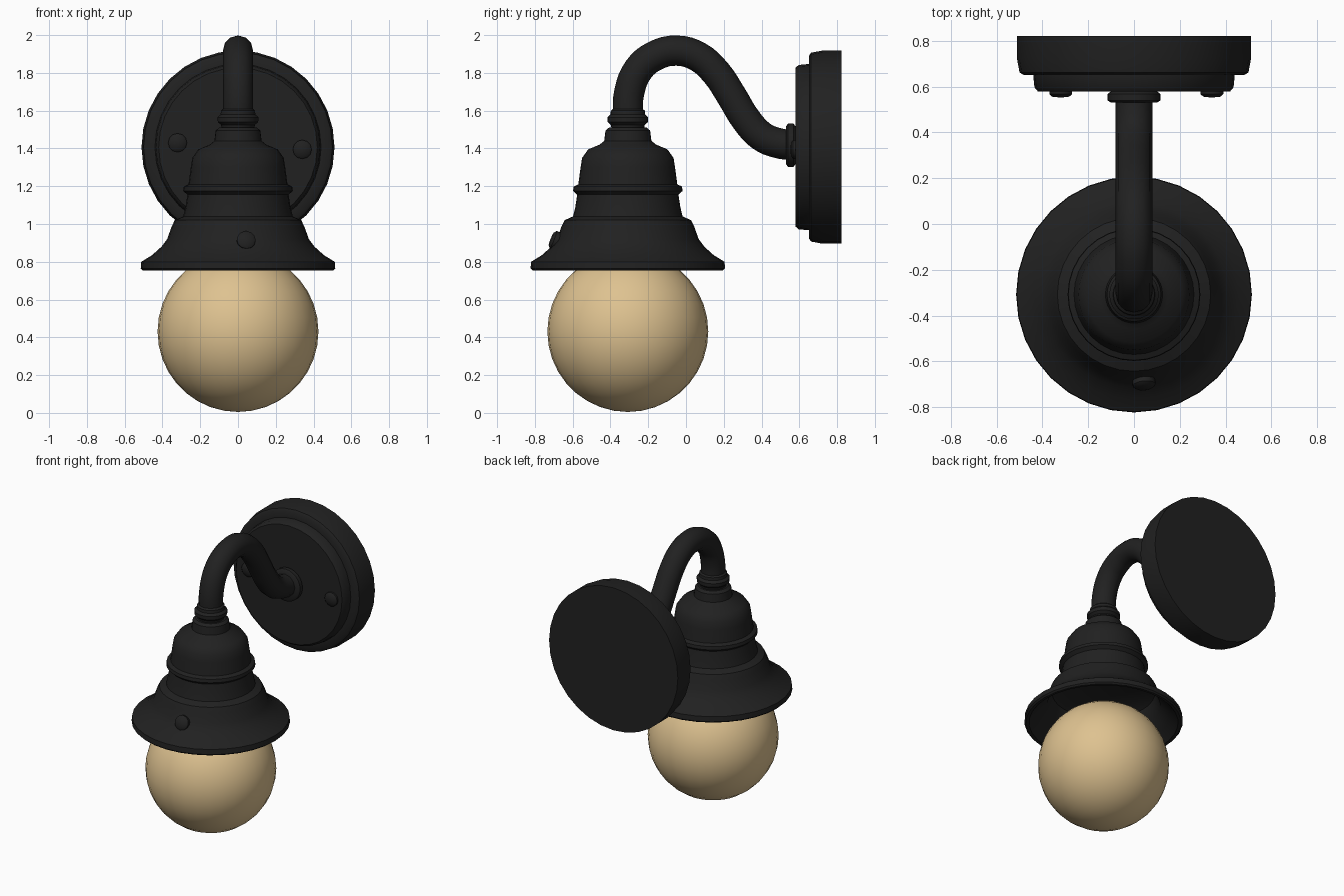
import bpy, bmesh, math
from mathutils import Vector

if "Cube" in bpy.data.objects:
    bpy.data.objects.remove(bpy.data.objects["Cube"])


def material(name, rgb):
    m = bpy.data.materials.new(name)
    m.diffuse_color = (*rgb, 1)
    m.use_nodes = True
    m.node_tree.nodes["Principled BSDF"].inputs["Base Color"].default_value = m.diffuse_color
    return m


BLACK = material("matte_black", (0.015, 0.015, 0.015))
GLASS = material("warm_glass", (0.73, 0.54, 0.28))


def finish(ob, mat, angle):
    ob.data.materials.clear()
    ob.data.materials.append(mat)
    bpy.ops.object.select_all(action='DESELECT')
    ob.select_set(True)
    bpy.context.view_layer.objects.active = ob
    bpy.ops.object.shade_smooth_by_angle(angle=math.radians(angle))


def lathe(name, profile, origin, axis=(0, 0, 1), mat=BLACK, segs=32, angle=35):
    """Revolve (radius, height) points around an axis through origin."""
    bm = bmesh.new()
    vs = [bm.verts.new((r, 0, h)) for r, h in profile]
    es = [bm.edges.new(p) for p in zip(vs, vs[1:])]
    bmesh.ops.spin(bm, geom=vs + es, cent=(0, 0, 0), axis=(0, 0, 1),
                   angle=math.tau, steps=segs)
    bmesh.ops.remove_doubles(bm, verts=bm.verts, dist=1e-4)
    bmesh.ops.recalc_face_normals(bm, faces=bm.faces)
    bm.transform(Vector(axis).to_track_quat('Z', 'Y').to_matrix().to_4x4())
    me = bpy.data.meshes.new(name)
    bm.to_mesh(me)
    bm.free()
    ob = bpy.data.objects.new(name, me)
    ob.location = origin
    bpy.context.collection.objects.link(ob)
    finish(ob, mat, angle)
    return ob


SHADE_Y = -0.308

# Bell shade: outer skin from crown to brim, then hollow underside
lathe("shade", [
    (0, 1.51), (0.10, 1.51), (0.118, 1.495), (0.125, 1.44), (0.15, 1.42),
    (0.21, 1.395), (0.242, 1.35), (0.25, 1.30), (0.262, 1.21), (0.287, 1.198),
    (0.29, 1.175), (0.268, 1.155), (0.278, 1.09), (0.29, 1.04), (0.335, 1.02),
    (0.352, 0.985), (0.375, 0.92), (0.405, 0.88), (0.455, 0.835), (0.512, 0.80),
    (0.515, 0.765), (0.505, 0.755), (0.485, 0.757), (0.43, 0.815), (0.37, 0.88),
    (0.335, 0.98), (0.27, 1.02), (0, 1.02)], (0, SHADE_Y, 0))

# Collar where the arm enters the shade
lathe("shade_collar", [
    (0, 1.50), (0.085, 1.50), (0.09, 1.525), (0.107, 1.54), (0.108, 1.565),
    (0.092, 1.58), (0.09, 1.60), (0.078, 1.61), (0, 1.61)],
    (0, SHADE_Y, 0), segs=24)

# Globe bulb
R = 0.426
lathe("globe", [(R * math.sin(math.pi * i / 18), -R * math.cos(math.pi * i / 18))
                for i in range(19)], (0, SHADE_Y, 0.431), mat=GLASS, angle=60)

# Gooseneck arm
path = [(-0.308, 1.56), (-0.30, 1.70), (-0.25, 1.82), (-0.165, 1.89),
        (-0.05, 1.918), (0.065, 1.885), (0.16, 1.80), (0.24, 1.68),
        (0.32, 1.55), (0.40, 1.465), (0.48, 1.43), (0.58, 1.415)]
cu = bpy.data.curves.new("arm", 'CURVE')
cu.dimensions = '3D'
cu.bevel_depth = 0.08
cu.bevel_resolution = 4
cu.resolution_u = 4
cu.use_fill_caps = True
sp = cu.splines.new('BEZIER')
sp.bezier_points.add(len(path) - 1)
for p, (y, z) in zip(sp.bezier_points, path):
    p.co = (0, y, z)
    p.handle_left_type = p.handle_right_type = 'AUTO'
arm = bpy.data.objects.new("arm", cu)
bpy.context.collection.objects.link(arm)
arm.select_set(True)
bpy.context.view_layer.objects.active = arm
bpy.ops.object.convert(target='MESH')
finish(bpy.context.object, BLACK, 40)

# Wall plate: stepped round disc, heights measured forward from the wall
lathe("wall_plate", [
    (0, 0), (0.511, 0), (0.511, 0.10), (0.50, 0.16), (0.485, 0.17),
    (0.44, 0.172), (0.435, 0.225), (0.42, 0.243), (0, 0.243)],
    (0, 0.822, 1.407), (0, -1, 0))

# Flange joining the arm to the plate
lathe("arm_flange", [(0, 0), (0.10, 0), (0.115, 0.012), (0.115, 0.04),
                     (0.10, 0.05), (0, 0.05)],
      (0, 0.58, 1.417), (0, -1, 0), segs=24)

# Domed screws on the plate and brim
screw = [(0, -0.02), (0.05, -0.02), (0.05, 0.012), (0.037, 0.023), (0, 0.027)]
for name, loc, axis in [
        ("plate_screw_left", (-0.32, 0.579, 1.43), (0, -1, 0)),
        ("plate_screw_right", (0.34, 0.579, 1.395), (0, -1, 0)),
        ("shade_screw", (0.043, -0.692, 0.912), (0.1, -1, 0.4))]:
    lathe(name, screw, loc, axis, segs=12)
